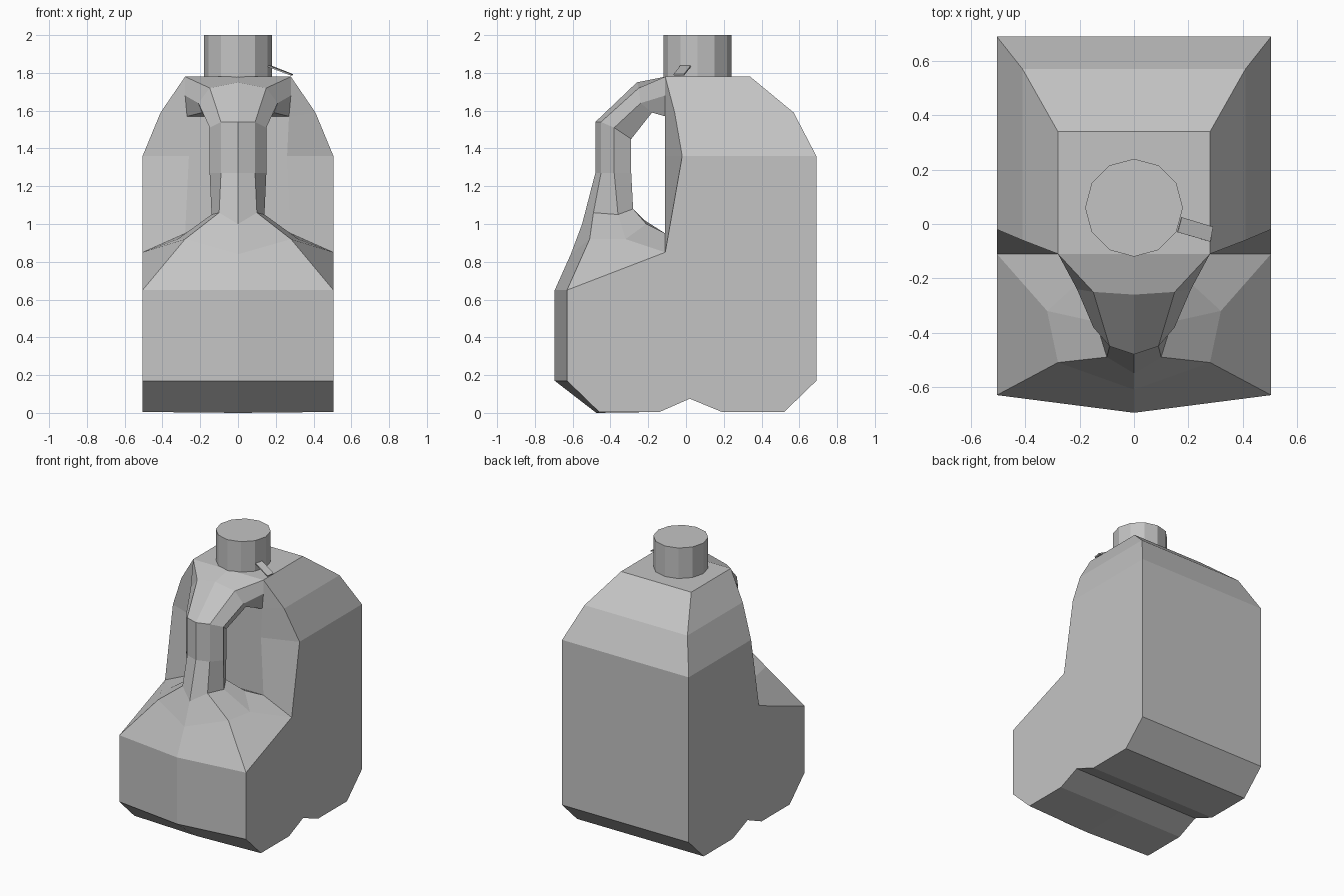
import bpy, bmesh
from math import pi

cube = bpy.data.objects.get("Cube")
if cube:
    bpy.data.objects.remove(cube, do_unlink=True)

plastic = bpy.data.materials.new("grey plastic")
plastic.use_nodes = True
GREY = (0.55, 0.55, 0.55, 1)
plastic.diffuse_color = GREY
plastic.node_tree.nodes["Principled BSDF"].inputs["Base Color"].default_value = GREY


def finish(bm, name):
    bmesh.ops.recalc_face_normals(bm, faces=bm.faces)
    mesh = bpy.data.meshes.new(name)
    bm.to_mesh(mesh)
    bm.free()
    mesh.materials.append(plastic)
    obj = bpy.data.objects.new(name, mesh)
    bpy.context.collection.objects.link(obj)
    return obj


def face(bm, *points):
    bm.faces.new([bm.verts.new(p) for p in points])


def loft(bm, first, second):
    """Bridge two point rows with quads."""
    for i in range(len(first) - 1):
        face(bm, first[i], first[i + 1], second[i + 1], second[i])


# Outer outline of the left half: front, notched underside, back, shoulders, top
W = 0.505
outline = [(W, -.63, .65), (W, -.63, .17), (W, -.46, .005), (W, -.14, .005),
           (W, .02, .075), (W, .19, .005), (W, .52, .005), (W, .69, .17),
           (W, .69, 1.36), (.41, .57, 1.59), (.28, .34, 1.78), (.28, -.11, 1.78)]
centre = [(0, y, z) for x, y, z in outline]
centre[0], centre[1], centre[2] = (0, -.695, .65), (0, -.695, .17), (0, -.475, 0)

# Points around the recess behind the grip
recess_low, recess_side = (W, -.11, .85), (W, -.02, 1.36)
recess_shoulder, recess_mid = (.41, -.06, 1.59), (.26, -.11, 1.36)

# Half rings of the grip, from the neck down to the body (front to inner side)
grip = [
    [(0, -.11, 1.78), (.28, -.11, 1.78), (.28, -.11, 1.68), (.27, -.11, 1.57), (0, -.11, 1.57)],
    [(0, -.26, 1.75), (.15, -.25, 1.72), (.21, -.24, 1.64), (.19, -.18, 1.59), (0, -.18, 1.59)],
    [(0, -.48, 1.54), (.09, -.45, 1.54), (.15, -.38, 1.51), (.11, -.29, 1.45), (0, -.29, 1.45)],
    [(0, -.48, 1.27), (.09, -.45, 1.27), (.15, -.38, 1.27), (.11, -.29, 1.27), (0, -.29, 1.27)],
    [(0, -.55, 1.0), (.10, -.49, 1.06), (.14, -.36, 1.05), (.10, -.28, 1.08), (0, -.28, 1.08)],
    [(0, -.61, .84), (.28, -.51, .92), (.32, -.32, .92), (.2, -.21, 1.0), (0, -.22, 1.02)],
    [centre[0], outline[0], recess_low, (.28, -.11, .95), (0, -.11, .95)],
]

# Jug body with integral handle
bm = bmesh.new()
loft(bm, outline, centre)
for upper, lower in zip(grip, grip[1:]):
    loft(bm, upper, lower)
face(bm, *outline[:9], recess_side, recess_low)
loft(bm, [recess_side, recess_shoulder, outline[11]], outline[8:11])

# Recess wall
neck, base = grip[0], grip[-1]
face(bm, base[4], base[3], recess_mid, neck[3], neck[4])
face(bm, base[3], recess_low, recess_side, recess_mid)
face(bm, recess_mid, recess_side, recess_shoulder, neck[3])
face(bm, neck[3], recess_shoulder, neck[1], neck[2])

# Mirror to the right half and weld
bmesh.ops.remove_doubles(bm, verts=bm.verts, dist=.0005)
bmesh.ops.mirror(bm, geom=bm.verts[:] + bm.edges[:] + bm.faces[:],
                 axis='X', merge_dist=.0005)
bmesh.ops.remove_doubles(bm, verts=bm.verts, dist=.0005)
finish(bm, "jug_body")

# Cap
bm = bmesh.new()
bmesh.ops.create_cone(bm, cap_ends=True, segments=12, radius1=.18, radius2=.18, depth=.23)
bmesh.ops.translate(bm, verts=bm.verts, vec=(0, .06, 1.885))
finish(bm, "cap")

# Pull tab beside the cap
bm = bmesh.new()
face(bm, (.16, -.03, 1.835), (.28, -.065, 1.79), (.29, -.01, 1.79), (.175, .025, 1.835))
tab = finish(bm, "pull_tab")
thick = tab.modifiers.new("thickness", 'SOLIDIFY')
thick.thickness = .008
thick.offset = 0
